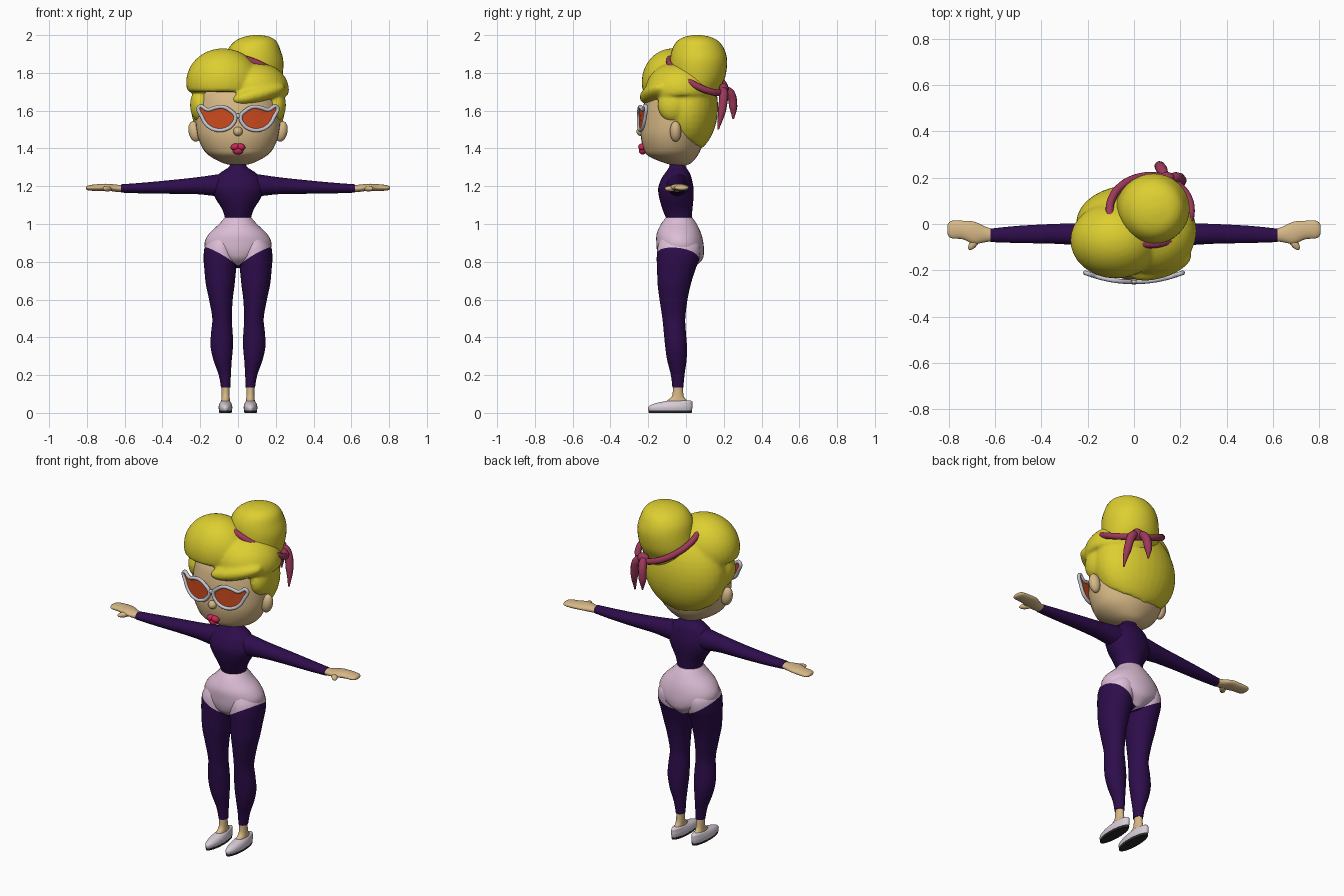
import bpy, bmesh, math
from mathutils import Matrix, Vector, Euler

cube = bpy.data.objects.get("Cube")
if cube:
    bpy.data.objects.remove(cube, do_unlink=True)


def material(name, r, g, b):
    m = bpy.data.materials.new(name)
    m.use_nodes = True
    m.diffuse_color = (r, g, b, 1)
    for node in m.node_tree.nodes:
        if node.type == 'BSDF_PRINCIPLED':
            node.inputs["Base Color"].default_value = (r, g, b, 1)
            node.inputs["Roughness"].default_value = 0.6
    return m


SKIN = material("skin", .68, .48, .24)
HAIR = material("yellow_hair", .72, .62, .03)
SUIT = material("dark_purple", .026, .004, .07)
PINK = material("pale_pink", .72, .51, .67)
RIBBON = material("ribbon_plum", .33, .04, .1)
LIPS = material("lip_red", .58, .02, .09)
LENS = material("orange_lens", .6, .07, .013)
FRAME = material("frame_grey", .56, .56, .62)
SHOE = material("shoe_white", .68, .61, .68)
SOLE = material("sole_black", .02, .02, .02)


def finish(name, bm, mats, mirror=False, angle=50):
    bmesh.ops.recalc_face_normals(bm, faces=bm.faces)
    mesh = bpy.data.meshes.new(name)
    bm.to_mesh(mesh)
    bm.free()
    obj = bpy.data.objects.new(name, mesh)
    bpy.context.collection.objects.link(obj)
    for m in mats:
        mesh.materials.append(m)
    activate(obj)
    bpy.ops.object.shade_smooth_by_angle(angle=math.radians(angle))
    if mirror:
        add_mirror(obj)
    return obj


def activate(obj):
    bpy.ops.object.select_all(action='DESELECT')
    obj.select_set(True)
    bpy.context.view_layer.objects.active = obj


def add_mirror(obj):
    mod = obj.modifiers.new("mirror", 'MIRROR')
    mod.use_mirror_merge = False


def catmull(a, b, c, d, t):
    return b + .5 * t * (c - a + t * (2*a - 5*b + 4*c - d + t * (3*(b - c) + d - a)))


def loft(rings, axis='z', seg=32, sub=5):
    """Smooth skin through oval rings given as (position, min, max, min, max)."""
    rows = []
    last = len(rings) - 1
    for i in range(last):
        ctrl = [rings[min(max(k, 0), last)] for k in (i - 1, i, i + 1, i + 2)]
        rows += [[catmull(*p, s / sub) for p in zip(*ctrl)] for s in range(sub)]
    rows.append(rings[-1])
    bm = bmesh.new()
    loops = []
    for t, a0, a1, b0, b1 in rows:
        loop = []
        for k in range(seg):
            w = math.tau * k / seg
            a = (a0 + a1) / 2 + (a1 - a0) / 2 * math.cos(w)
            b = (b0 + b1) / 2 + (b1 - b0) / 2 * math.sin(w)
            loop.append(bm.verts.new((a, b, t) if axis == 'z' else (t, a, b)))
        loops.append(loop)
    for p, q in zip(loops, loops[1:]):
        for k in range(seg):
            j = (k + 1) % seg
            bm.faces.new((p[k], p[j], q[j], q[k]))
    bm.faces.new(loops[0])
    bm.faces.new(loops[-1])
    return bm


def blob(bm, loc, size, rot=(0, 0, 0), floor=None):
    """Ellipsoid, optionally flattened from below at floor(y)."""
    mat = Matrix.LocRotScale(Vector(loc), Euler(rot), Vector(size))
    new = bmesh.ops.create_uvsphere(bm, u_segments=32, v_segments=20, radius=1, matrix=mat)
    if floor:
        for v in new["verts"]:
            v.co.z = max(v.co.z, floor(v.co.y))
    return bm


def tube(name, points, radii, depth, mat, cyclic=False, mirror=False):
    curve = bpy.data.curves.new(name, 'CURVE')
    curve.dimensions = '3D'
    curve.bevel_depth = depth
    curve.bevel_resolution = 3
    curve.resolution_u = 6
    curve.use_fill_caps = True
    spline = curve.splines.new('BEZIER')
    spline.bezier_points.add(len(points) - 1)
    spline.use_cyclic_u = cyclic
    for bp, co, r in zip(spline.bezier_points, points, radii):
        bp.co = co
        bp.radius = r
        bp.handle_left_type = bp.handle_right_type = 'AUTO'
    curve.materials.append(mat)
    obj = bpy.data.objects.new(name, curve)
    bpy.context.collection.objects.link(obj)
    activate(obj)
    bpy.ops.object.convert(target='MESH')
    obj = bpy.context.object
    bpy.ops.object.shade_smooth_by_angle(angle=math.radians(60))
    if mirror:
        add_mirror(obj)


# Head, neck and face
finish("head", loft([
    (1.31, -.03, .03, -.06, 0), (1.325, -.085, .085, -.12, .03), (1.36, -.15, .15, -.2, .06),
    (1.4, -.187, .187, -.225, .08), (1.47, -.215, .215, -.24, .1), (1.55, -.225, .225, -.235, .12),
    (1.63, -.22, .22, -.225, .13), (1.7, -.2, .2, -.2, .12), (1.78, -.12, .12, -.13, .06)]), [SKIN])
finish("neck", loft([(1.28, -.038, .038, -.082, -.008), (1.35, -.038, .038, -.082, -.008)]), [SKIN])
finish("nose", blob(bmesh.new(), (0, -.235, 1.49), (.025, .027, .025)), [SKIN])
finish("ear", blob(bmesh.new(), (.23, -.055, 1.49), (.032, .03, .055), (0, .2, 0)), [SKIN], True)
lips = bmesh.new()
for side in (-1, 1):
    blob(lips, (side * .015, -.233, 1.408), (.024, .02, .018), (0, side * .3, 0))
blob(lips, (0, -.23, 1.388), (.028, .02, .02))
finish("lips", lips, [LIPS])

# Hair: skull cap, swept crown, fringe roll and side locks fused together
hair = bmesh.new()
blob(hair, (0, .005, 1.62), (.25, .165, .25), floor=lambda y: 1.45 - .65 * y)
blob(hair, (-.08, -.07, 1.75), (.195, .165, .18), floor=lambda y: 1.7)
blob(hair, (.08, -.03, 1.71), (.19, .185, .15), floor=lambda y: 1.68)
blob(hair, (.11, -.17, 1.69), (.15, .065, .045), (0, -.25, .3))
for side in (-1, 1):
    blob(hair, (side * .2, -.07, 1.63), (.054, .08, .09))
hair = finish("hair", hair, [HAIR])
remesh = hair.modifiers.new("fuse", 'REMESH')
remesh.mode = 'VOXEL'
remesh.voxel_size = .01
remesh.use_smooth_shade = True
soften = hair.modifiers.new("soften", 'SMOOTH')
soften.factor = .5
soften.iterations = 5
finish("hair_bun", loft([
    (1.66, -.04, .19, -.04, .15), (1.72, -.07, .22, -.07, .18), (1.78, -.08, .235, -.085, .208),
    (1.86, -.07, .24, -.085, .218), (1.92, -.055, .225, -.075, .205), (1.965, -.02, .205, -.05, .175),
    (1.99, .03, .17, -.01, .13), (2, .08, .12, .04, .08)]), [HAIR])

# Ribbon around the bun, with knot and two tails
ring = []
for k in range(16):
    w = math.tau * k / 16
    dx, dy = .175 * math.cos(w), .147 * math.sin(w)
    ring.append((.07 + dx, .06 + dy, 1.79 - .35 * dx - .5 * dy))
tube("ribbon_band", ring, [1] * len(ring), .018, RIBBON, cyclic=True)
finish("ribbon_knot", blob(bmesh.new(), (.14, .2, 1.715), (.035, .025, .03)), [RIBBON])
taper = (.8, 1.1, 1, .2)
tube("ribbon_tail_inner", [(.135, .2, 1.72), (.12, .235, 1.69), (.11, .25, 1.62), (.11, .25, 1.555)],
     taper, .022, RIBBON)
tube("ribbon_tail_outer", [(.145, .195, 1.72), (.18, .2, 1.69), (.205, .19, 1.6), (.215, .17, 1.5)],
     taper, .022, RIBBON)

# Cat-eye glasses
outline = [(x, -.25 + .9 * x * x, z) for x, z in (
    (.014, 1.57), (.04, 1.6), (.08, 1.62), (.12, 1.616), (.16, 1.605), (.205, 1.622),
    (.19, 1.565), (.16, 1.52), (.115, 1.498), (.07, 1.5), (.03, 1.525))]
tube("glasses_frame", outline, [1] * len(outline), .01, FRAME, cyclic=True, mirror=True)
lens = bmesh.new()
rim = [lens.verts.new(p) for p in outline]
hub = lens.verts.new((.1, -.242, 1.56))
for p, q in zip(rim, rim[1:] + rim[:1]):
    lens.faces.new((p, q, hub))
finish("glasses_lens", lens, [LENS], True)
finish("glasses_bridge", blob(bmesh.new(), (0, -.25, 1.572), (.02, .009, .012)), [FRAME])

# Torso, arms and hands
finish("torso", loft([
    (1.03, -.068, .068, -.105, .03), (1.08, -.085, .085, -.125, .034), (1.14, -.122, .122, -.142, .04),
    (1.19, -.135, .135, -.147, .04), (1.24, -.12, .12, -.13, .03), (1.27, -.095, .095, -.11, .02),
    (1.3, -.05, .05, -.09, 0), (1.315, -.043, .043, -.087, -.003)]), [SUIT])
finish("arm", loft([
    (.06, -.105, .015, 1.14, 1.27), (.14, -.1, .01, 1.15, 1.258), (.22, -.093, .004, 1.158, 1.247),
    (.35, -.085, 0, 1.16, 1.233), (.5, -.082, -.008, 1.162, 1.219), (.62, -.078, -.02, 1.166, 1.21)],
    'x'), [SUIT], True)
finish("hand", loft([
    (.6, -.072, -.025, 1.17, 1.206), (.64, -.078, -.012, 1.17, 1.208), (.69, -.085, .01, 1.176, 1.213),
    (.74, -.066, .014, 1.175, 1.211), (.785, -.062, .014, 1.177, 1.206), (.802, -.05, .002, 1.182, 1.2),
    (.806, -.03, -.015, 1.188, 1.194)], 'x'), [SKIN], True)
finish("thumb", blob(bmesh.new(), (.69, -.08, 1.187), (.038, .017, .015), (0, 0, -.95)), [SKIN], True)


# Briefs and tights share one slanted leg opening
def paint_briefs(bm, sides):
    for s in sides:
        bmesh.ops.bisect_plane(bm, geom=bm.verts[:] + bm.edges[:] + bm.faces[:],
                               plane_co=(0, 0, .765), plane_no=(-.58 * s, .15, 1))
    for f in bm.faces:
        c = f.calc_center_median()
        f.material_index = int(c.z - .58 * abs(c.x) + .15 * c.y > .765)
    return bm


finish("hips", paint_briefs(loft([
    (.768, -.03, .03, -.08, .04), (.81, -.1, .1, -.135, .085), (.85, -.162, .162, -.152, .095),
    (.9, -.177, .177, -.157, .092), (.95, -.152, .152, -.155, .08), (1, -.1, .1, -.132, .057),
    (1.035, -.07, .07, -.105, .033)]), (-1, 1)), [SUIT, PINK])
finish("leg", paint_briefs(loft([
    (.135, .04, .09, -.072, -.014), (.2, .038, .102, -.08, -.008), (.28, .033, .13, -.1, .003),
    (.35, .027, .145, -.11, .005), (.42, .028, .143, -.117, 0), (.5, .033, .136, -.125, -.004),
    (.6, .028, .153, -.14, .008), (.68, .018, .17, -.15, .025), (.76, .01, .178, -.153, .05),
    (.82, .002, .182, -.155, .072), (.88, .005, .175, -.15, .075), (.93, .03, .14, -.13, .05)]),
    (1,)), [SUIT, PINK], True)

# Feet and shoes
finish("ankle", loft([
    (.04, .04, .092, -.12, .022), (.065, .043, .089, -.1, .005), (.09, .044, .087, -.074, -.012),
    (.145, .045, .086, -.068, -.018)]), [SKIN], True)
finish("shoe", loft([
    (.01, .033, .1, -.198, .03), (.03, .03, .103, -.2, .034), (.047, .034, .099, -.175, .034),
    (.06, .04, .092, -.12, .033), (.066, .048, .084, -.085, .022)]), [SHOE], True)
finish("shoe_sole", loft([(0, .034, .099, -.197, .03), (.013, .032, .101, -.2, .033)], sub=1),
       [SOLE], True)
